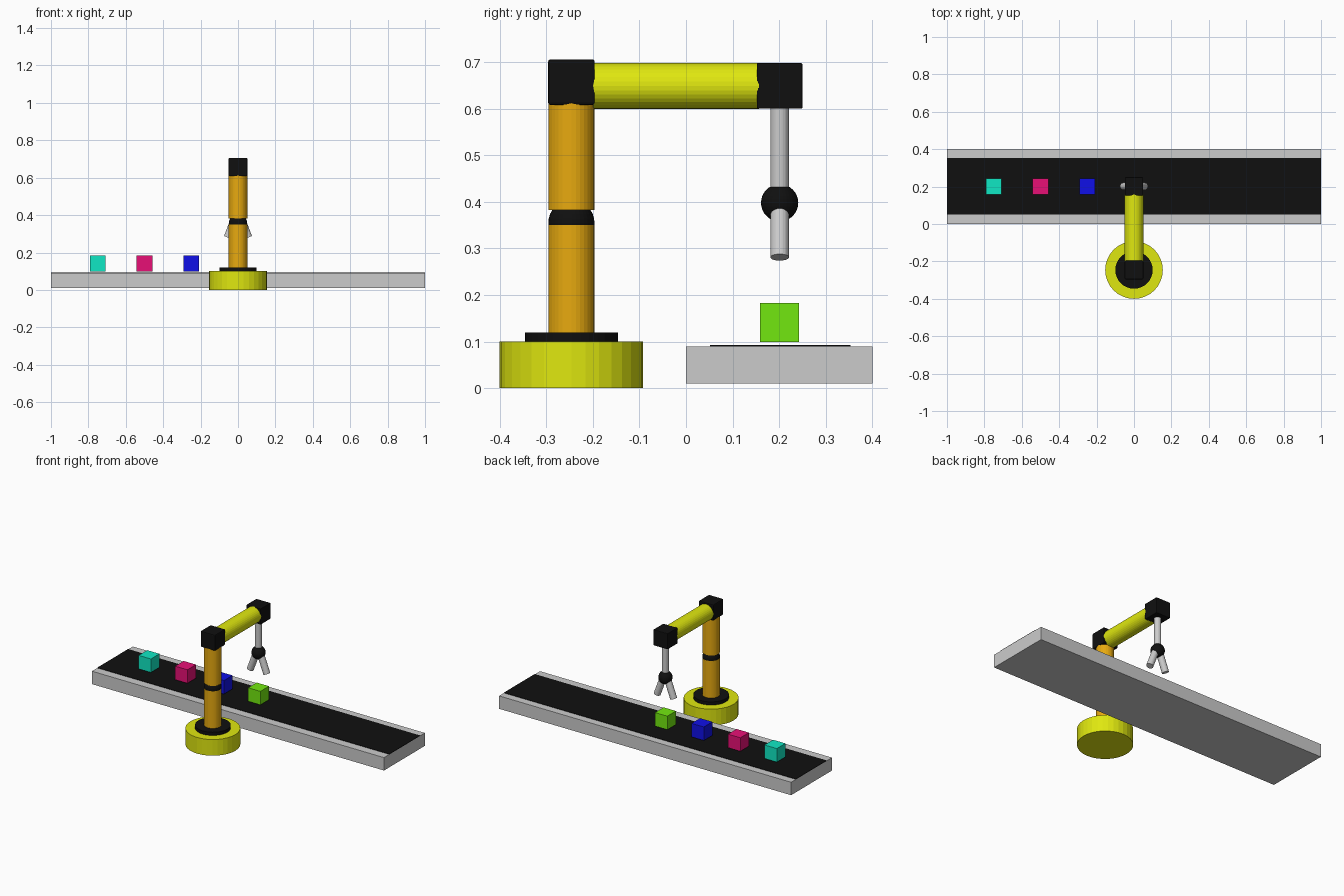
import bpy, math
from mathutils import Vector

if "Cube" in bpy.data.objects:
    bpy.data.objects.remove(bpy.data.objects["Cube"])


def material(name, r, g, b):
    m = bpy.data.materials.new(name)
    m.diffuse_color = (r, g, b, 1)
    m.use_nodes = True
    m.node_tree.nodes["Principled BSDF"].inputs["Base Color"].default_value = m.diffuse_color
    return m


YELLOW = material("yellow", 0.74, 0.8, 0.005)
ORANGE = material("orange", 0.8, 0.4, 0.005)
BLACK = material("black", 0.005, 0.005, 0.005)
GREY = material("grey", 0.6, 0.6, 0.6)
TEAL = material("teal", 0.005, 0.8, 0.55)
MAGENTA = material("magenta", 0.8, 0.005, 0.18)
BLUE = material("blue", 0.005, 0.005, 0.8)
GREEN = material("green", 0.17, 0.8, 0.005)


def finish(name, mat):
    ob = bpy.context.object
    ob.name = name
    ob.data.materials.append(mat)
    return ob


def box(name, mat, lo, hi, bevel=0):
    lo, hi = Vector(lo), Vector(hi)
    bpy.ops.mesh.primitive_cube_add(size=1, location=(lo + hi) / 2)
    ob = finish(name, mat)
    for v in ob.data.vertices:
        v.co = Vector(a * b for a, b in zip(v.co, hi - lo))
    if bevel:
        mod = ob.modifiers.new("bevel", 'BEVEL')
        mod.width = bevel
        mod.segments = 2
    return ob


def rod(name, mat, a, b, radius):
    a, b = Vector(a), Vector(b)
    bpy.ops.mesh.primitive_cylinder_add(
        vertices=32, radius=radius, depth=(b - a).length, location=(a + b) / 2,
        rotation=(b - a).to_track_quat('Z', 'Y').to_euler())
    return finish(name, mat)


def ball(name, mat, centre, radius):
    bpy.ops.mesh.primitive_uv_sphere_add(segments=32, ring_count=16,
                                         radius=radius, location=centre)
    return finish(name, mat)


# Conveyor
box("conveyor_frame", GREY, (-1, 0, 0.01), (1, 0.4, 0.09))
box("conveyor_belt", BLACK, (-1, 0.052, 0.0895), (1, 0.353, 0.0925))

# Cubes riding on the belt
for i, (label, mat) in enumerate([("green", GREEN), ("blue", BLUE),
                                  ("magenta", MAGENTA), ("teal", TEAL)]):
    x, h = -0.25 * i, 0.042
    box(label + "_cube", mat, (x - h, 0.201 - h, 0.099), (x + h, 0.201 + h, 0.183))

# Turntable base
Y = -0.246
rod("base", YELLOW, (0, Y, 0), (0, Y, 0.1), 0.154)
rod("turntable", BLACK, (0, Y, 0.1), (0, Y, 0.12), 0.1)

# Upright arm with ball joint and elbow block
rod("lower_arm", ORANGE, (0, Y, 0.12), (0, Y, 0.35), 0.0495)
ball("arm_joint", BLACK, (0, Y, 0.355), 0.0495)
rod("upper_arm", ORANGE, (0, Y, 0.383), (0, Y, 0.612), 0.0495)
box("elbow_block", BLACK, (-0.05, Y - 0.05, 0.608), (0.05, Y + 0.05, 0.706), 0.005)

# Horizontal boom and wrist block
rod("boom", YELLOW, (0, -0.2, 0.649), (0, 0.157, 0.649), 0.0495)
box("wrist_block", BLACK, (-0.049, 0.152, 0.6), (0.049, 0.25, 0.698), 0.003)

# Gripper
rod("gripper_rod", GREY, (0, 0.201, 0.4), (0, 0.201, 0.602), 0.02)
ball("gripper_joint", BLACK, (0, 0.201, 0.398), 0.04)
for side, label in ((-1, "left"), (1, "right")):
    rod(label + "_finger", GREY, (side * 0.015, 0.201, 0.39),
        (side * 0.056, 0.201, 0.281), 0.02)
